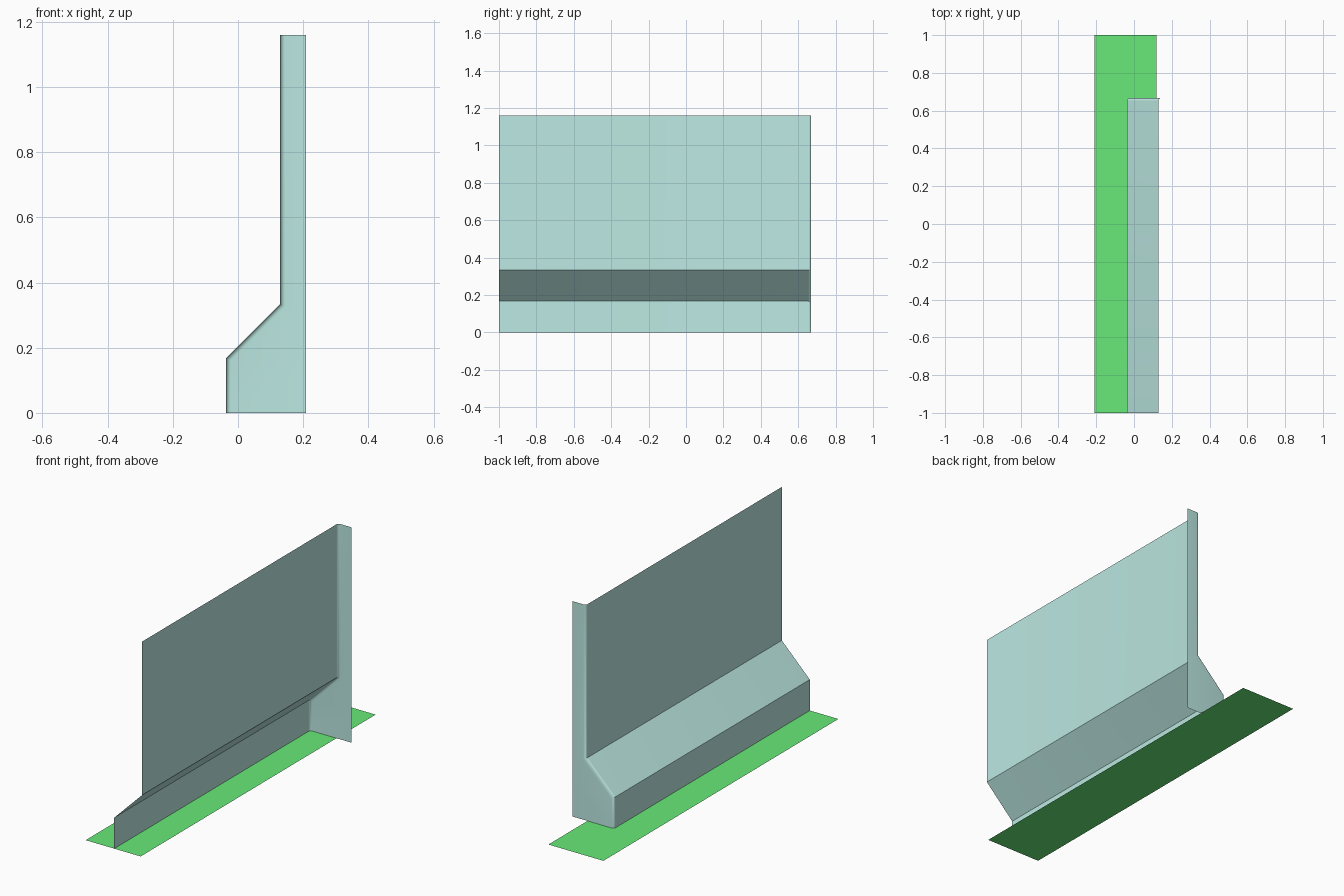
import bpy, bmesh, math

if "Cube" in bpy.data.objects:
    bpy.data.objects.remove(bpy.data.objects["Cube"])

def make_object(name, bm, color):
    mesh = bpy.data.meshes.new(name)
    bm.to_mesh(mesh)
    bm.free()
    obj = bpy.data.objects.new(name, mesh)
    bpy.context.collection.objects.link(obj)
    mat = bpy.data.materials.new(name + "_paint")
    mat.diffuse_color = color
    mat.use_nodes = True
    mat.node_tree.nodes["Principled BSDF"].inputs["Base Color"].default_value = mat.diffuse_color
    mesh.materials.append(mat)
    return obj

# Ground strip
bm = bmesh.new()
bm.faces.new([bm.verts.new((x, y, 0)) for x, y in
              ((-0.208, -1), (0.12, -1), (0.12, 1), (-0.208, 1))])
make_object("ground_strip", bm, (0.14, 0.82, 0.19, 1))

# Wall shell: stepped profile swept along y, rounded into the end panel
BACK, TOP, END, RIGHT, R, STEPS = -0.0375, 1.16, 0.667, 0.208, 0.015, 6
RISE = 1 / 6

def profile(inset):
    drop = inset * math.tan(math.pi / 8)
    x0, x1 = BACK + inset, BACK + RISE + inset
    return [(x0, 0), (x0, RISE - drop), (x1, 2 * RISE - drop), (x1, TOP)]

sections = [(-1, 0)]
for i in range(STEPS + 1):
    a = math.pi / 2 * i / STEPS
    sections.append((END - R + R * math.sin(a), R * (1 - math.cos(a))))

bm = bmesh.new()
rows = [[bm.verts.new((x, y, z)) for x, z in profile(d)] for y, d in sections]
for a, b in zip(rows, rows[1:]):
    for i in range(3):
        bm.faces.new((a[i], b[i], b[i + 1], a[i + 1]))

# Flat end panel running out to the right edge
outer = [bm.verts.new((RIGHT, END, v.co.z)) for v in rows[-1]]
for i in range(3):
    bm.faces.new((rows[-1][i], outer[i], outer[i + 1], rows[-1][i + 1]))
bmesh.ops.recalc_face_normals(bm, faces=bm.faces)
# Outside of the shell faces -x
if bm.faces[:][0].normal.x > 0:
    bmesh.ops.reverse_faces(bm, faces=bm.faces)
wall = make_object("wall_shell", bm, (0.51, 0.82, 0.77, 1))

# Smooth the rounded end, keep profile corners sharp
bpy.context.view_layer.objects.active = wall
wall.select_set(True)
bpy.ops.object.shade_smooth_by_angle(angle=math.radians(30))
